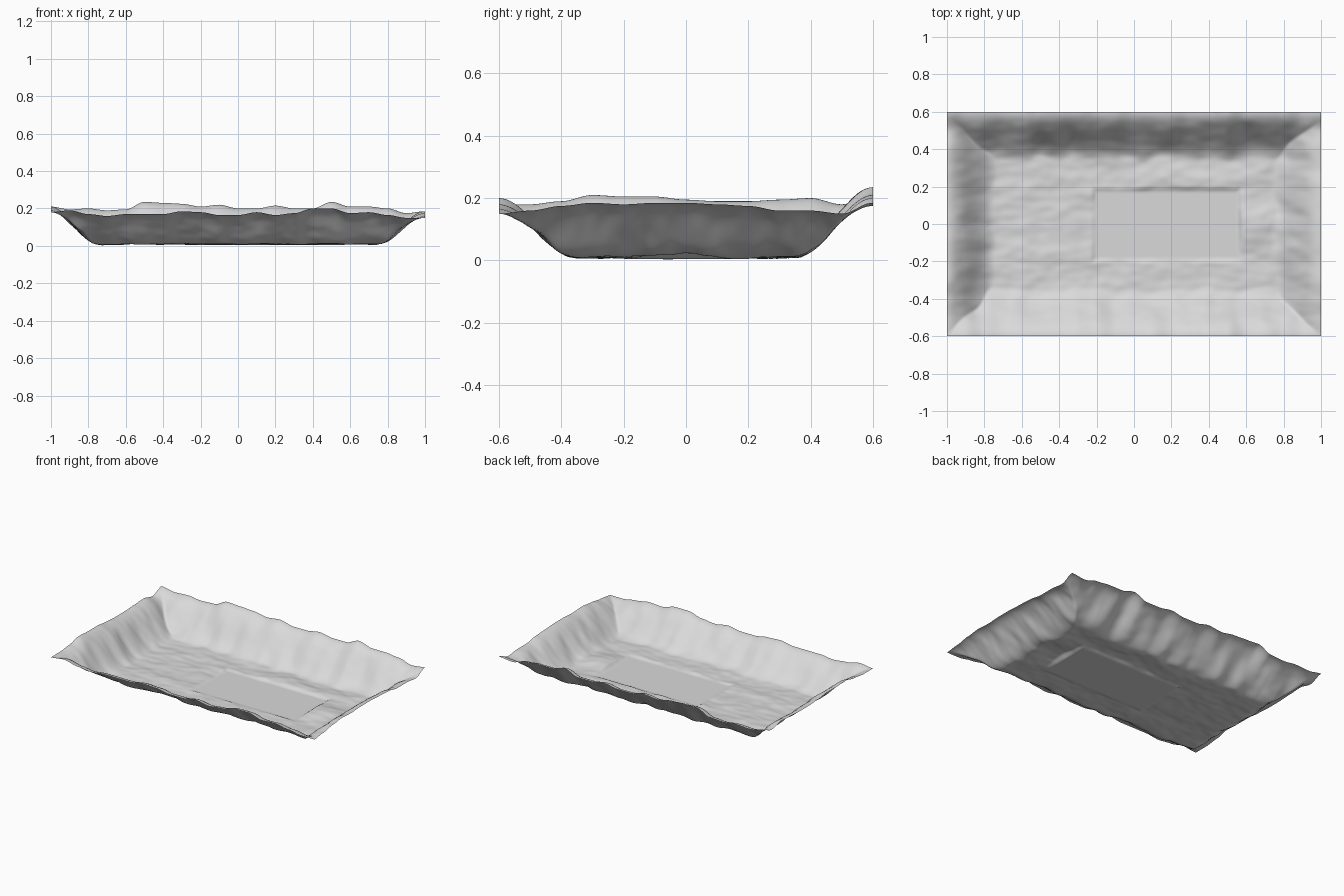
import bpy
import bmesh
from mathutils import Vector, noise

if "Cube" in bpy.data.objects:
    bpy.data.objects.remove(bpy.data.objects["Cube"])

HALF_X, HALF_Y = 1.0, 0.6
BANK = 0.26          # width of the sloping bank
FLOOR = 0.01
PAD = (-0.2, 0.55, -0.18, 0.17)
PAD_Z = 0.004

# Rim heights in hundredths, evenly spaced along each side
RIM_FRONT = [18, 19, 17, 16, 17, 17, 17, 18.5, 18, 16.5, 16.5,
             18, 16.5, 17.5, 20, 20, 17.5, 18, 16.5, 15, 15]
RIM_BACK = [21, 19.5, 20, 19, 19.5, 23.5, 23, 22.5, 21, 22, 20,
            20, 21.5, 20, 20, 23.5, 21, 21, 20, 17.5, 18.5]
RIM_LEFT = [15, 16, 17.5, 18.5, 18, 18.5, 18.5, 18, 17.5, 16, 16, 15, 18.5]
RIM_RIGHT = [18, 18, 19, 21, 20.5, 20.5, 19.5, 19, 19, 19.5, 20, 18, 21]


def smooth(t):
    t = min(max(t, 0), 1)
    return t * t * (3 - 2 * t)


def rim_height(rim, t):
    """Smoothly blended rim height at t from 0 to 1."""
    f = min(max(t, 0), 1) * (len(rim) - 1)
    i = min(int(f), len(rim) - 2)
    k = smooth(f - i)
    return (rim[i] * (1 - k) + rim[i + 1] * k) / 100


def bank(rim, t, distance, along, seed):
    """Bank rising from the floor to the rim, with gullies down its face."""
    gully = noise.noise(Vector((along * 9, distance * 3, seed)))
    width = BANK + 0.035 * gully * smooth(distance / 0.1)
    return (rim_height(rim, t) - FLOOR) * smooth(1 - distance / width)


def height(x, y):
    tx, ty = (x + HALF_X) / 2 / HALF_X, (y + HALF_Y) / 2 / HALF_Y
    slope = max(bank(RIM_FRONT, tx, HALF_Y + y, x, 1),
                bank(RIM_BACK, tx, HALF_Y - y, x, 4),
                bank(RIM_LEFT, ty, HALF_X - x, y, 7),
                bank(RIM_RIGHT, ty, HALF_X + x, y, 10))
    # Rough floor, with a low rise beyond the end of the pad
    edge = min(HALF_X - abs(x), HALF_Y - abs(y))
    rough = 0.008 * noise.noise(Vector((x * 5, y * 9, 2)))
    rough += 0.004 * noise.noise(Vector((x * 13, y * 22, 5)))
    rise = 0.02 * smooth(1 - Vector(((x - 0.64) / 0.2, y / 0.2)).length)
    north = 0.008 * smooth(1 - abs(y - 0.22) / 0.12) * smooth((x + 0.1) / 0.2)
    north *= smooth((0.75 - x) / 0.2)
    z = FLOOR + slope + rough * smooth(edge / 0.1) + rise + north
    # Level pad cut into the floor
    outside = max(PAD[0] - x, x - PAD[1], PAD[2] - y, y - PAD[3], 0)
    k = smooth(outside / 0.03)
    return max(PAD_Z * (1 - k) + z * k, 0)


# Terrain basin
bm = bmesh.new()
bmesh.ops.create_grid(bm, x_segments=200, y_segments=120, size=1)
for v in bm.verts:
    v.co.x *= HALF_X
    v.co.y *= HALF_Y
    v.co.z = height(v.co.x, v.co.y)
for f in bm.faces:
    f.smooth = True
mesh = bpy.data.meshes.new("terrain_basin")
bm.to_mesh(mesh)
bm.free()
basin = bpy.data.objects.new("terrain_basin", mesh)
bpy.context.collection.objects.link(basin)

# Plain grey ground
grey = bpy.data.materials.new("light_grey")
grey.use_nodes = True
colour = (0.7, 0.7, 0.7, 1)
grey.diffuse_color = colour
grey.node_tree.nodes["Principled BSDF"].inputs["Base Color"].default_value = colour
mesh.materials.append(grey)
